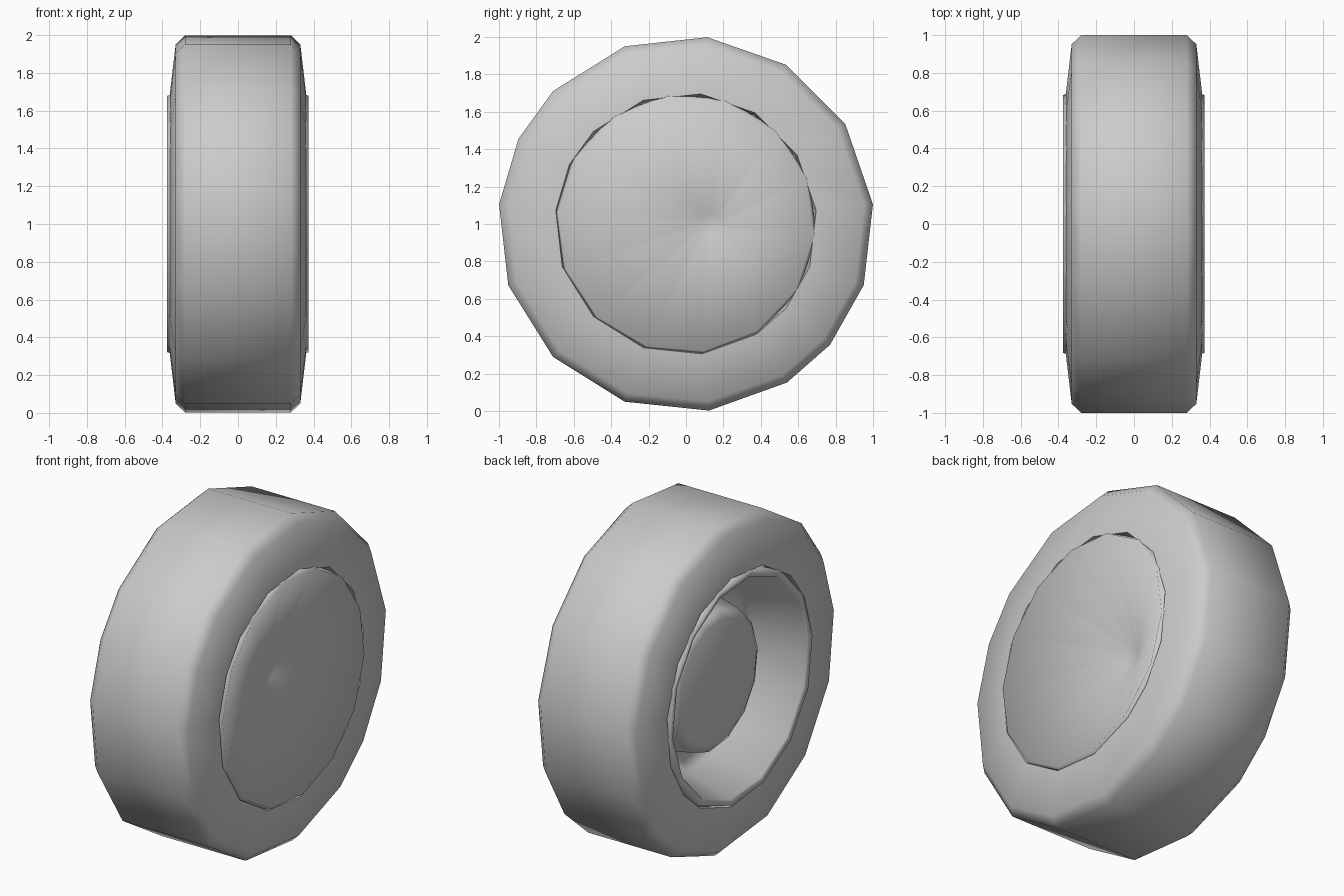
import bpy, bmesh
from math import cos, sin, radians

cube = bpy.data.objects.get("Cube")
if cube:
    bpy.data.objects.remove(cube, do_unlink=True)

grey = bpy.data.materials.new("light_grey")
grey.use_nodes = True
colour = (0.6, 0.6, 0.6, 1)
grey.diffuse_color = colour
grey.node_tree.nodes["Principled BSDF"].inputs["Base Color"].default_value = colour


def lathe(name, profile, angles, closed, sharp, first_shift=0):
    """Spin (x, radius) points around the axle; first_shift moves the first ring along y."""
    bm = bmesh.new()
    rings = []
    for x, r in profile:
        rings.append([bm.verts.new((x, r * cos(radians(a)), 1 + r * sin(radians(a))))
                      for a in angles])
    for v in rings[0]:
        v.co.y += first_shift
    pairs = list(zip(rings, rings[1:]))
    if closed:
        pairs.append((rings[-1], rings[0]))
    else:
        bm.faces.new(rings[0])
        bm.faces.new(rings[-1])
    sides = len(angles)
    for a, b in pairs:
        for i in range(sides):
            j = (i + 1) % sides
            bm.faces.new((a[i], a[j], b[j], b[i]))
    bmesh.ops.recalc_face_normals(bm, faces=bm.faces)
    mesh = bpy.data.meshes.new(name)
    bm.to_mesh(mesh)
    bm.free()
    mesh.materials.append(grey)
    obj = bpy.data.objects.new(name, mesh)
    bpy.context.collection.objects.link(obj)
    bpy.ops.object.select_all(action="DESELECT")
    obj.select_set(True)
    bpy.context.view_layer.objects.active = obj
    bpy.ops.object.shade_smooth_by_angle(angle=radians(sharp))


# Tyre: slightly uneven polygon, rounded shoulders, bulging sidewalls
tyre_angles = [6, 32, 58, 83.5, 109, 135, 153, 174, 199, 225, 251, 277, 302.5, 320, 341]
half = [(0.28, 1.005), (0.33, 0.957), (0.36, 0.7), (0.3, 0.685)]
tyre_profile = half + [(-x, r) for x, r in reversed(half)]
lathe("tyre", tyre_profile, tyre_angles, True, 80)

# Rim: off-centre conical dish on the left side, deep channel and raised hub on the right
rim_angles = [-5 + 360 * i / 14 for i in range(14)]
rim_profile = [
    (0.12, 0.06), (0.374, 0.685), (0.33, 0.7),                    # dish and its edge
    (-0.33, 0.7), (-0.375, 0.685), (-0.365, 0.65),                # open lip
    (-0.06, 0.57), (-0.02, 0.46), (-0.19, 0.42), (-0.215, 0.37),  # channel and hub
]
lathe("rim", rim_profile, rim_angles, False, 130, first_shift=0.12)
